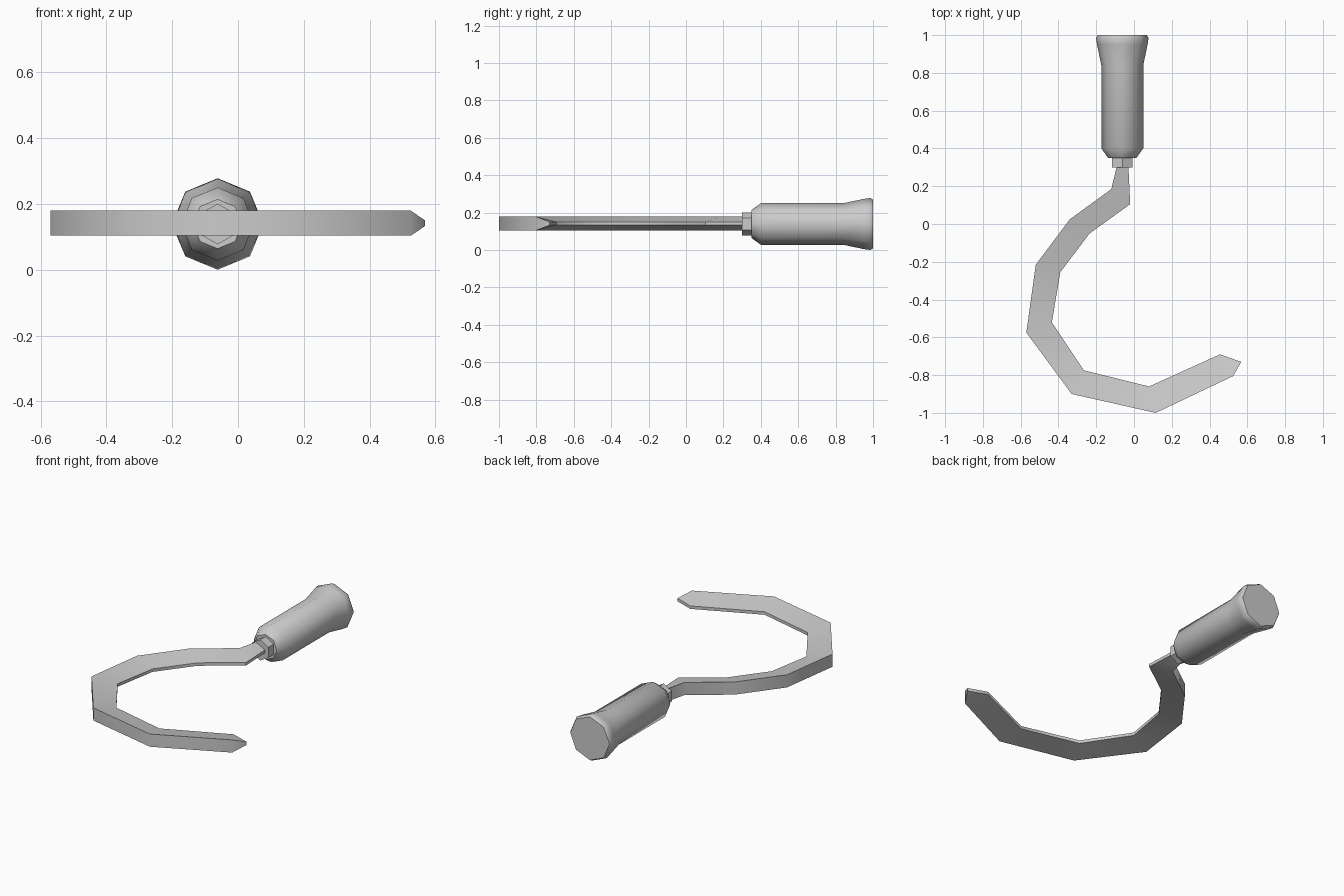
import bpy, bmesh, math

if "Cube" in bpy.data.objects:
    bpy.data.objects.remove(bpy.data.objects["Cube"])


def finish(name, bm):
    bmesh.ops.recalc_face_normals(bm, faces=bm.faces)
    mesh = bpy.data.meshes.new(name)
    bm.to_mesh(mesh)
    bm.free()
    obj = bpy.data.objects.new(name, mesh)
    bpy.context.collection.objects.link(obj)
    bpy.ops.object.select_all(action='DESELECT')
    obj.select_set(True)
    bpy.context.view_layer.objects.active = obj
    bpy.ops.object.shade_smooth_by_angle(angle=math.radians(50))
    return obj


def bridge(bm, rings):
    """Skin a list of closed vertex rings and cap both ends."""
    n = len(rings[0])
    for a, b in zip(rings, rings[1:]):
        for i in range(n):
            j = (i + 1) % n
            bm.faces.new((a[i], a[j], b[j], b[i]))
    bm.faces.new(rings[0])
    bm.faces.new(rings[-1])


def turned(name, profile, sides, cx=-0.062, cz=0.139):
    """Turn a (y, radius) profile around the handle axis."""
    bm = bmesh.new()
    rings = []
    for y, r in profile:
        angles = [math.pi / 2 + math.tau * i / sides for i in range(sides)]
        rings.append([bm.verts.new((cx + r * math.cos(a), y, cz + r * math.sin(a)))
                      for a in angles])
    bridge(bm, rings)
    return finish(name, bm)


# Grip with flared butt, and the collar below it
turned("handle", [(0.35, 0.075), (0.40, 0.111), (0.84, 0.111), (0.95, 0.134),
                  (0.985, 0.139), (1.0, 0.13)], 8)
turned("collar", [(0.30, 0.062), (0.36, 0.062)], 6)

# Hooked blade: thick outer spine, thin inner cutting edge
outer = [(-0.09, 0.31), (-0.12, 0.185), (-0.34, 0.025), (-0.52, -0.215),
         (-0.57, -0.575), (-0.33, -0.90), (0.115, -1.0), (0.525, -0.805)]
inner = [(-0.03, 0.31), (-0.02, 0.105), (-0.235, -0.05), (-0.39, -0.255),
         (-0.435, -0.52), (-0.265, -0.775), (0.08, -0.86), (0.455, -0.69)]
mid_z, spine, edge = 0.1415, 0.038, 0.009
bm = bmesh.new()
rings = []
for (ox, oy), (ix, iy) in zip(outer, inner):
    rings.append([bm.verts.new(c) for c in (
        (ox, oy, mid_z - spine), (ix, iy, mid_z - edge),
        (ix, iy, mid_z + edge), (ox, oy, mid_z + spine))])
bridge(bm, rings)

# Pointed tip
bm.faces.ensure_lookup_table()
bmesh.ops.delete(bm, geom=[bm.faces[-1]], context='FACES_ONLY')
low, high = [bm.verts.new((0.568, -0.73, mid_z + s * edge)) for s in (-1, 1)]
ob, ib, it, ot = rings[-1]
for face in ((ob, ib, low), (ot, high, it), (ib, it, high, low), (ob, low, high, ot)):
    bm.faces.new(face)
finish("hook_blade", bm)
